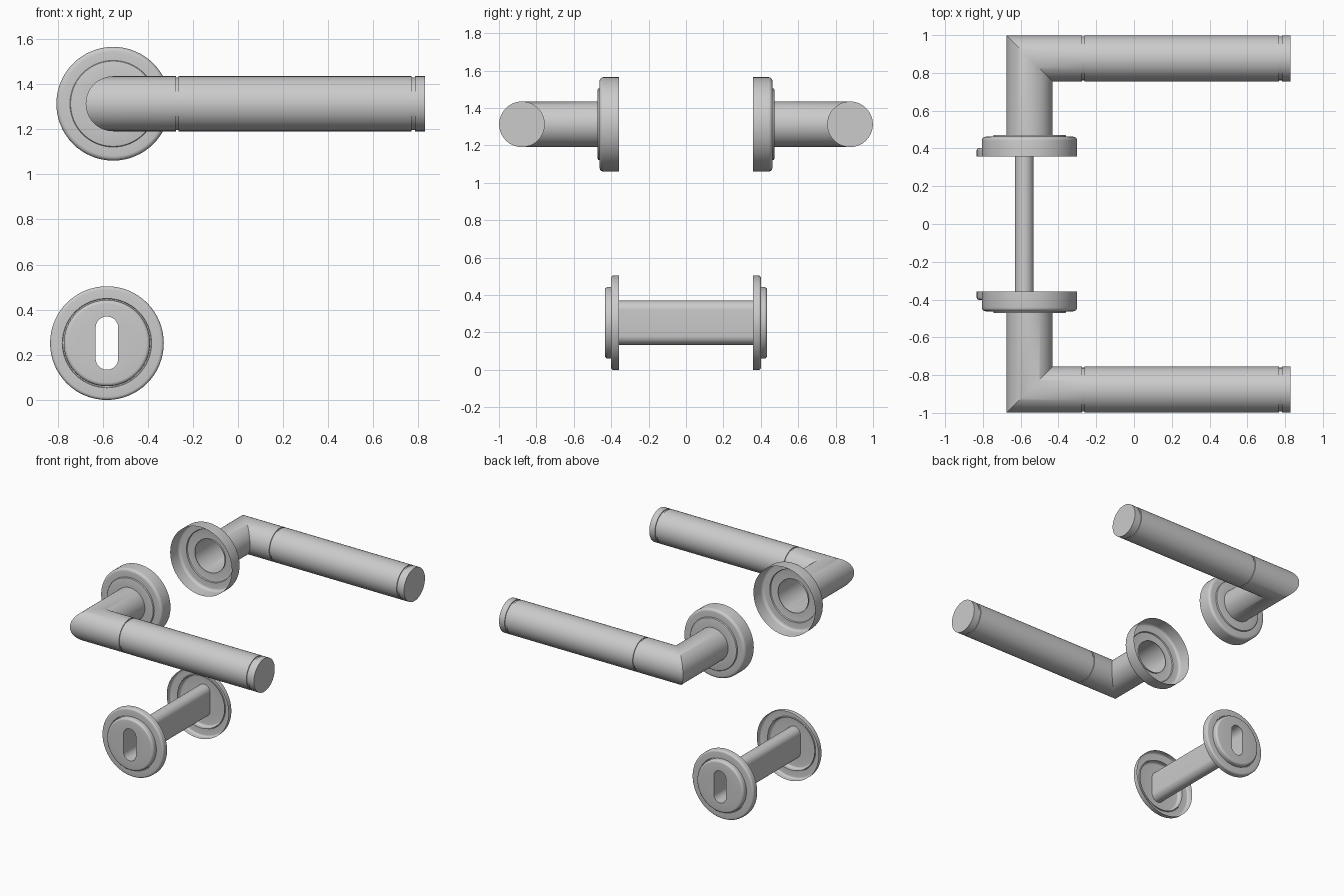
import bpy, bmesh
from math import sin, cos, pi, radians

if "Cube" in bpy.data.objects:
    bpy.data.objects.remove(bpy.data.objects["Cube"])

N = 64
ANG = [2 * pi * i / N for i in range(N)]
LX, LZ = -0.553, 1.313      # handle rose centre
KX, KZ = -0.581, 0.252      # keyhole rose centre
R, LY = 0.122, 0.877        # lever tube radius and axis distance


def loft(name, rings, side=1, cap=False):
    """Skin closed rings of points; side=-1 mirrors to the front of the door."""
    bm = bmesh.new()
    loops = [[bm.verts.new((x, y * side, z)) for x, y, z in ring] for ring in rings]
    faces = []
    for a, b in zip(loops, loops[1:]):
        for i in range(N):
            j = (i + 1) % N
            faces.append((a[i], a[j], b[j], b[i]))
    if cap:
        faces.append(tuple(loops[-1]))
    for f in faces:
        bm.faces.new(f[::-1] if side > 0 else f)
    me = bpy.data.meshes.new(name)
    bm.to_mesh(me)
    bm.free()
    ob = bpy.data.objects.new(name, me)
    bpy.context.collection.objects.link(ob)
    bpy.ops.object.select_all(action='DESELECT')
    ob.select_set(True)
    bpy.context.view_layer.objects.active = ob
    bpy.ops.object.shade_smooth_by_angle(angle=radians(30))
    return ob


def circle(cx, cz, r, y):
    return [(cx + r * cos(a), y, cz + r * sin(a)) for a in ANG]


def slot(y, r=0.05, h=0.068):
    """Upright keyhole slot outline."""
    return [(KX + r * cos(a), y, KZ + r * sin(a) + (h if i <= N // 2 else -h))
            for i, a in enumerate(ANG)]


def fillet(r, y, rad, steps=5):
    """Rounded front edge of a disc: (radius, y) pairs from wall to face."""
    return [(r - rad + rad * cos(t * pi / 2 / steps), y - rad + rad * sin(t * pi / 2 / steps))
            for t in range(steps + 1)]


def lever_ring(x, r):
    return [(x, LY - r * cos(a), LZ + r * sin(a)) for a in ANG]


for side, tag in ((-1, "front"), (1, "back")):
    # hollow handle rose with raised ring
    prof = [(0.252, 0.358)] + fillet(0.252, 0.462, 0.02) + [(0.192, 0.462)] \
        + fillet(0.192, 0.472, 0.006, 3) + [(R, 0.472)]
    loft("handle_rose_" + tag, [circle(LX, LZ, r, y) for r, y in prof], side)

    # mitred lever: neck, corner, grip with two grooves, end cap
    mitre = [(LX + R * cos(a), LY - R * cos(a), LZ + R * sin(a)) for a in ANG]
    g = R - 0.006
    grip = [(-0.274, R), (-0.274, g), (-0.263, g), (-0.263, R),
            (0.768, R), (0.768, g), (0.784, g), (0.784, R), (0.829, R)]
    loft("lever_" + tag, [circle(LX, LZ, R, 0.46), mitre]
         + [lever_ring(x, r) for x, r in grip], side, cap=True)

    # hollow keyhole rose with raised centre and slot
    prof = [(0.252, 0.358)] + fillet(0.252, 0.402, 0.014) + [(0.198, 0.402), (0.196, 0.396), (0.191, 0.396)] \
        + fillet(0.191, 0.434, 0.016)
    loft("keyhole_rose_" + tag, [circle(KX, KZ, r, y) for r, y in prof] + [slot(0.434)], side)

# keyhole tunnel joining both keyhole roses
loft("keyhole_tunnel", [slot(-0.434), slot(0.434)])
